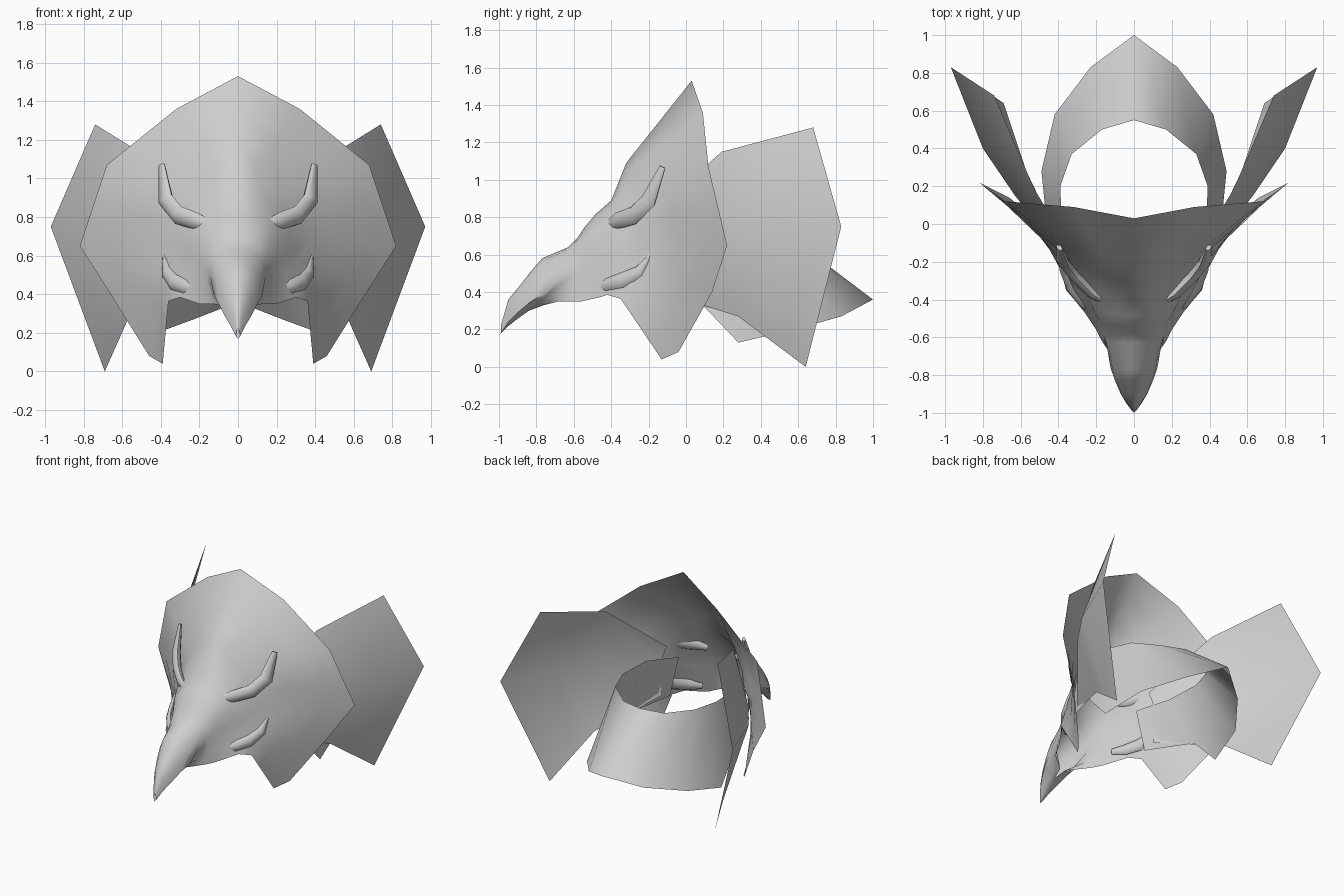
import bpy
import math
from mathutils import Vector

cube = bpy.data.objects.get("Cube")
if cube:
    bpy.data.objects.remove(cube, do_unlink=True)

grey = bpy.data.materials.new("plain_grey")
grey.use_nodes = True
shade = (0.62, 0.62, 0.62, 1)
grey.diffuse_color = shade
grey.node_tree.nodes["Principled BSDF"].inputs["Base Color"].default_value = shade


def loft(name, rows, closed=False, flip=False, angle=60):
    """Skin rows of equal length with quads and mirror the half across x."""
    count = len(rows[0])
    verts = [tuple(p) for row in rows for p in row]
    faces = []
    for r in range(len(rows) - 1):
        for c in range(count if closed else count - 1):
            d = (c + 1) % count
            quad = [r * count + c, r * count + d, (r + 1) * count + d, (r + 1) * count + c]
            faces.append(quad[::-1] if flip else quad)
    if closed:
        faces.append(list(range(count))[::-1])
        faces.append([(len(rows) - 1) * count + c for c in range(count)])
    mesh = bpy.data.meshes.new(name)
    mesh.from_pydata(verts, [], faces)
    mesh.materials.append(grey)
    obj = bpy.data.objects.new(name, mesh)
    bpy.context.collection.objects.link(obj)
    mirror = obj.modifiers.new("mirror", "MIRROR")
    mirror.use_clip = True
    mirror.merge_threshold = 0.002
    bpy.ops.object.select_all(action="DESELECT")
    obj.select_set(True)
    bpy.context.view_layer.objects.active = obj
    bpy.ops.object.shade_smooth_by_angle(angle=math.radians(angle))
    return obj


def head_ring(crown, side, jaw, power=1.0, arc=4, drop=3):
    """Half ring: arc from crown to side (power 2 is straight), then down to the jaw."""
    crown, side, jaw = Vector((0, *crown)), Vector(side), Vector(jaw)
    ring = []
    for i in range(arc + 1):
        t = math.pi / 2 * i / arc
        s, c = math.sin(t) ** power, max(math.cos(t), 0) ** power
        ring.append(Vector((side.x * s, side.y + (crown.y - side.y) * c,
                            side.z + (crown.z - side.z) * c)))
    ring += [side.lerp(jaw, i / drop) for i in range(1, drop + 1)]
    return ring


def horn(name, path, radii, sides=8):
    """Tapered tube along a bent path."""
    path = [Vector(p) for p in path]
    rows = []
    for i, (p, r) in enumerate(zip(path, radii)):
        along = (path[min(i + 1, len(path) - 1)] - path[max(i - 1, 0)]).normalized()
        u = along.cross(Vector((1, -1, 0))).normalized()
        v = along.cross(u)
        rows.append([p + r * (u * math.cos(a) + 0.6 * v * math.sin(a))
                     for a in (2 * math.pi * k / sides for k in range(sides))])
    return loft(name, rows, closed=True)


# Face: half rings from the frill root to the beak tip
face = [
    head_ring((-.32, 1.09), (.38, -.15, .68), (.36, -.35, .365), 1.5),
    head_ring((-.40, .89), (.29, -.33, .62), (.30, -.42, .385), 1.2),
    head_ring((-.48, .82), (.23, -.44, .59), (.26, -.47, .37)),
    head_ring((-.54, .75), (.18, -.53, .56), (.20, -.56, .35)),
    head_ring((-.58, .69), (.16, -.59, .53), (.17, -.62, .35)),
    head_ring((-.63, .64), (.145, -.64, .50), (.13, -.68, .35)),
    head_ring((-.77, .58), (.125, -.76, .39), (.02, -.76, .33)),
    head_ring((-.83, .51), (.10, -.83, .35), (0, -.84, .30)),
    head_ring((-.90, .42), (.07, -.90, .29), (0, -.91, .25)),
    head_ring((-.95, .36), (.04, -.95, .24), (0, -.96, .21)),
    head_ring((-.99, .22), (.01, -.99, .18), (0, -1, .17)),
]
# Frill: pointed outer rim blended into the face root
rim = [Vector(p) for p in (
    (0, .03, 1.53), (.32, .09, 1.36), (.68, .12, 1.07), (.75, .17, .86),
    (.82, .22, .65), (.66, .14, .40), (.46, -.04, .08), (.39, -.13, .04))]
frill = [[a.lerp(b, t) for a, b in zip(rim, face[0])] for t in (0, .33, .67)]
loft("frilled_head", frill + face, angle=75)

# Side wings: angular plates fanning out behind the frill
wing = [
    [(.30, -.20, .80), (.35, -.18, .65), (.34, -.2, .42)],
    [(.53, .19, 1.15), (.63, .15, .72), (.57, .28, .27)],
    [(.635, .435, 1.215), (.80, .40, .72), (.63, .46, .135)],
    [(.74, .68, 1.28), (.97, .83, .75), (.69, .64, 0)],
]
loft("side_wing", wing, flip=True)

# Neck collar: flared band open at the front
collar_top = [(0, .55, .70), (.17, .50, .69), (.33, .37, .71),
              (.39, .2, .72), (.38, -.07, .72), (.27, -.30, .69)]
collar_bottom = [(0, 1, .36), (.23, .83, .27), (.42, .58, .20),
                 (.49, .28, .13), (.47, .08, .34), (.33, -.28, .39)]
loft("neck_collar", [collar_top, collar_bottom], flip=True)

# Brow horns and cheek tusks
horn("brow_horn",
     [(.12, -.43, .75), (.22, -.37, .78), (.31, -.28, .81), (.375, -.20, .89), (.395, -.125, 1.07)],
     [.02, .045, .05, .05, .02])
horn("cheek_tusk",
     [(.20, -.48, .42), (.27, -.42, .435), (.33, -.34, .46), (.37, -.25, .51), (.385, -.19, .60)],
     [.02, .04, .045, .035, .006])
